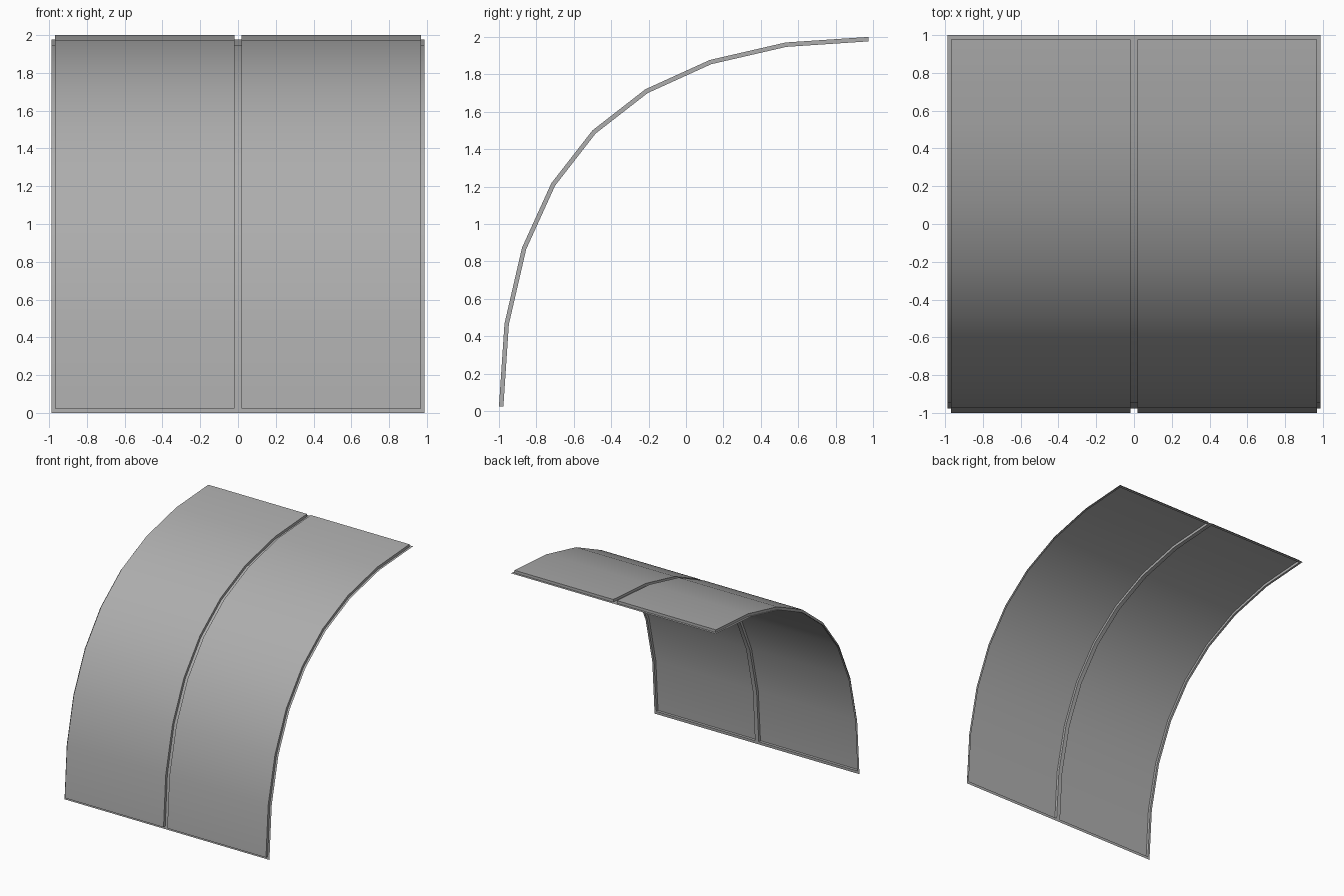
import bpy, bmesh
from mathutils import Vector

if "Cube" in bpy.data.objects:
    bpy.data.objects.remove(bpy.data.objects["Cube"])

S, LIFT, HALF = 1.978, 0.0236, 0.988  # curve span, panel height, half width
EDGE, RIM = 0.018, 0.024              # border widths: sides/centre, ends
SEG = 8

# Base sheet curve in (y, z): quadratic sweep from the foot to the top edge
curve = [Vector((-1 + 0.022 + S * (i / SEG) ** 2,
                 S - S * (1 - i / SEG) ** 2)) for i in range(SEG + 1)]
dirs = [(b - a).normalized() for a, b in zip(curve, curve[1:])]


def lift_vec(d1, d2):
    """Even outward offset between two segments."""
    n = Vector((-(d1 + d2).y, (d1 + d2).x)).normalized()
    return n * LIFT / n.dot(Vector((-d1.y, d1.x)))


# The end walls step straight forward at the foot and straight up at the head
first, last = Vector((-LIFT, 0)), Vector((0, LIFT))
foot = curve[0] + dirs[0] * RIM
head = curve[-1] - dirs[-1] * RIM

# Rows along the curve: (base point, lift vector, raised?)
rows = [(curve[0], first, 0), (foot, first, 0), (foot, first, 1)]
rows += [(curve[i], lift_vec(dirs[i - 1], dirs[i]), 1) for i in range(1, SEG)]
rows += [(head, last, 1), (head, last, 0), (curve[-1], last, 0)]

# Columns across the width: (x, raised?), two raised panels in a thin border
o, c = HALF - EDGE, EDGE
cols = [(-HALF, 0), (-o, 0), (-o, 1), (-c, 1), (-c, 0),
        (c, 0), (c, 1), (o, 1), (o, 0), (HALF, 0)]

# Open sheet with raised panels and step walls
bm = bmesh.new()
grid = []
for p, n, up in rows:
    line = []
    for x, raised in cols:
        q = p + n * (up * raised)
        line.append(bm.verts.new((x, q.x, q.y)))
    grid.append(line)
for r0, r1 in zip(grid, grid[1:]):
    for j in range(len(cols) - 1):
        bm.faces.new((r0[j], r0[j + 1], r1[j + 1], r1[j]))
bmesh.ops.remove_doubles(bm, verts=bm.verts[:], dist=1e-5)

mesh = bpy.data.meshes.new("curved_panel")
bm.to_mesh(mesh)
bm.free()

# Mid-grey finish
grey = bpy.data.materials.new("mid_grey")
grey.diffuse_color = (0.42, 0.42, 0.42, 1)
grey.use_nodes = True
grey.node_tree.nodes["Principled BSDF"].inputs["Base Color"].default_value = grey.diffuse_color
mesh.materials.append(grey)

obj = bpy.data.objects.new("curved_panel", mesh)
bpy.context.collection.objects.link(obj)
bpy.context.view_layer.objects.active = obj
obj.select_set(True)
bpy.ops.object.shade_smooth_by_angle(angle=0.6)
